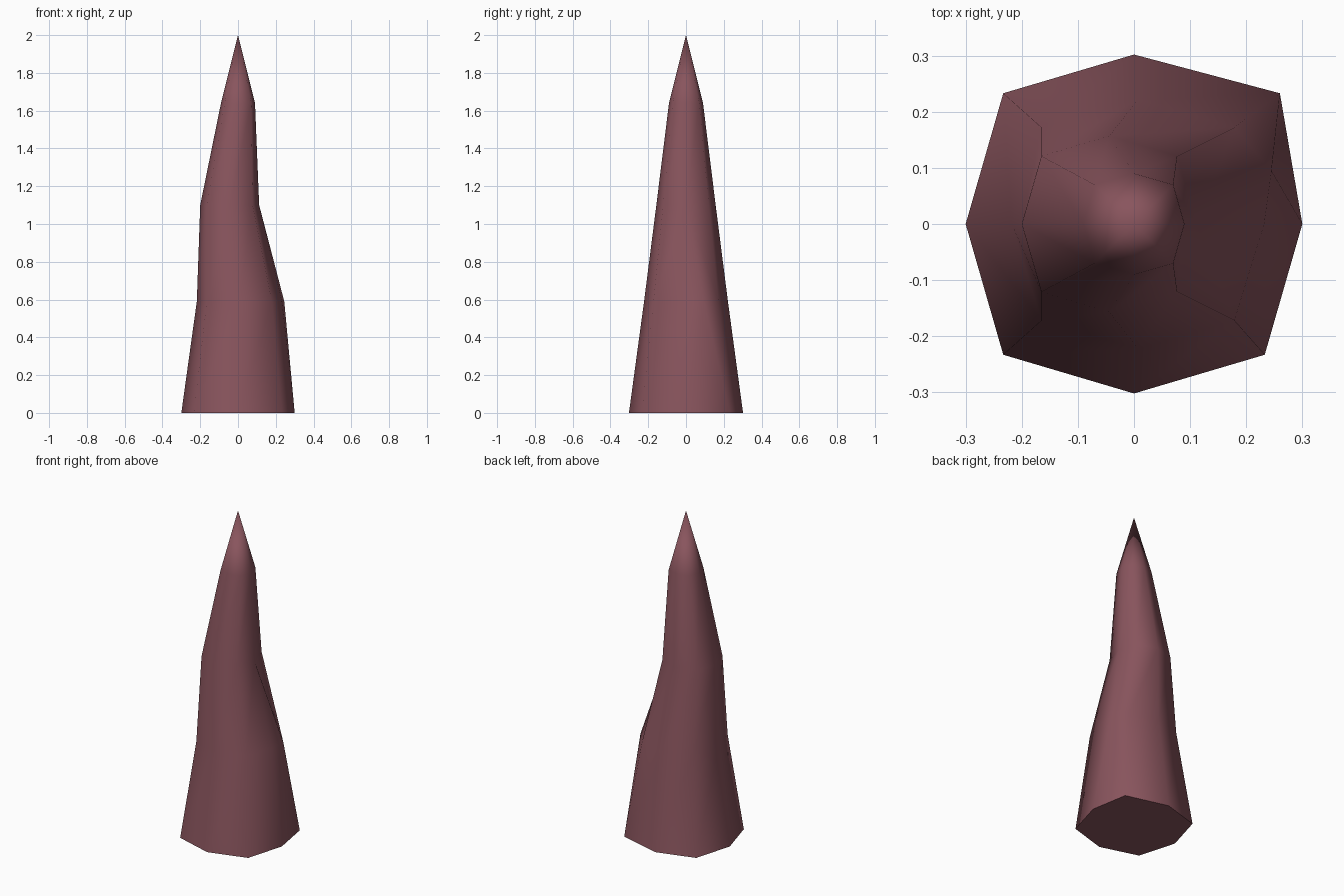
import bpy, bmesh

if "Cube" in bpy.data.objects:
    bpy.data.objects.remove(bpy.data.objects["Cube"])

# Each level: z, centre x, cardinal reach in x and y, diagonal reach in x and y
LEVELS = [
    (0.00, 0.000, 0.300, 0.302, 0.233, 0.233),
    (0.59, 0.007, 0.225, 0.222, 0.172, 0.172),
    (1.10, -0.044, 0.156, 0.157, 0.121, 0.121),
    (1.64, 0.000, 0.090, 0.090, 0.070, 0.070),
]
DIRS = [(1, 0), (1, 1), (0, 1), (-1, 1), (-1, 0), (-1, -1), (0, -1), (1, -1)]

bm = bmesh.new()

# Octagonal rings
rings = []
for z, cx, ax, ay, dx, dy in LEVELS:
    ring = []
    for sx, sy in DIRS:
        diagonal = sx and sy
        ring.append(bm.verts.new((cx + sx * (dx if diagonal else ax),
                                  sy * (dy if diagonal else ay), z)))
    rings.append(ring)
base, low, mid, top = rings
base[1].co.x = 0.26

# Extra ridge vertex that makes the raised fold on the right side
ridge = bm.verts.new((0.245, 0.095, 0.59))

# Side walls; the right rear strip is routed through the ridge
for level in range(3):
    a, b = rings[level], rings[level + 1]
    for i in range(8):
        j = (i + 1) % 8
        if i == 0 and level < 2:
            continue
        bm.faces.new((a[i], a[j], b[j], b[i]))
for f in [(base[0], base[1], ridge), (base[0], ridge, low[0]),
          (base[1], low[1], ridge), (low[0], ridge, mid[0]),
          (ridge, low[1], mid[0]), (low[1], mid[1], mid[0])]:
    bm.faces.new(f)

# Pointed tip and flat base
tip = bm.verts.new((0, 0, 2.0))
for i in range(8):
    bm.faces.new((top[i], top[(i + 1) % 8], tip))
bm.faces.new(base[::-1])
bmesh.ops.recalc_face_normals(bm, faces=bm.faces[:])

mesh = bpy.data.meshes.new("spike")
bm.to_mesh(mesh)
bm.free()
spike = bpy.data.objects.new("spike", mesh)
bpy.context.collection.objects.link(spike)

# Dull red colour
mat = bpy.data.materials.new("dull_red")
mat.diffuse_color = (0.25, 0.09, 0.11, 1)
mat.use_nodes = True
mat.node_tree.nodes["Principled BSDF"].inputs["Base Color"].default_value = mat.diffuse_color
mesh.materials.append(mat)

# Smooth shading with the diagonal corners kept crisp
bpy.context.view_layer.objects.active = spike
spike.select_set(True)
bpy.ops.object.shade_smooth_by_angle(angle=1.0)
